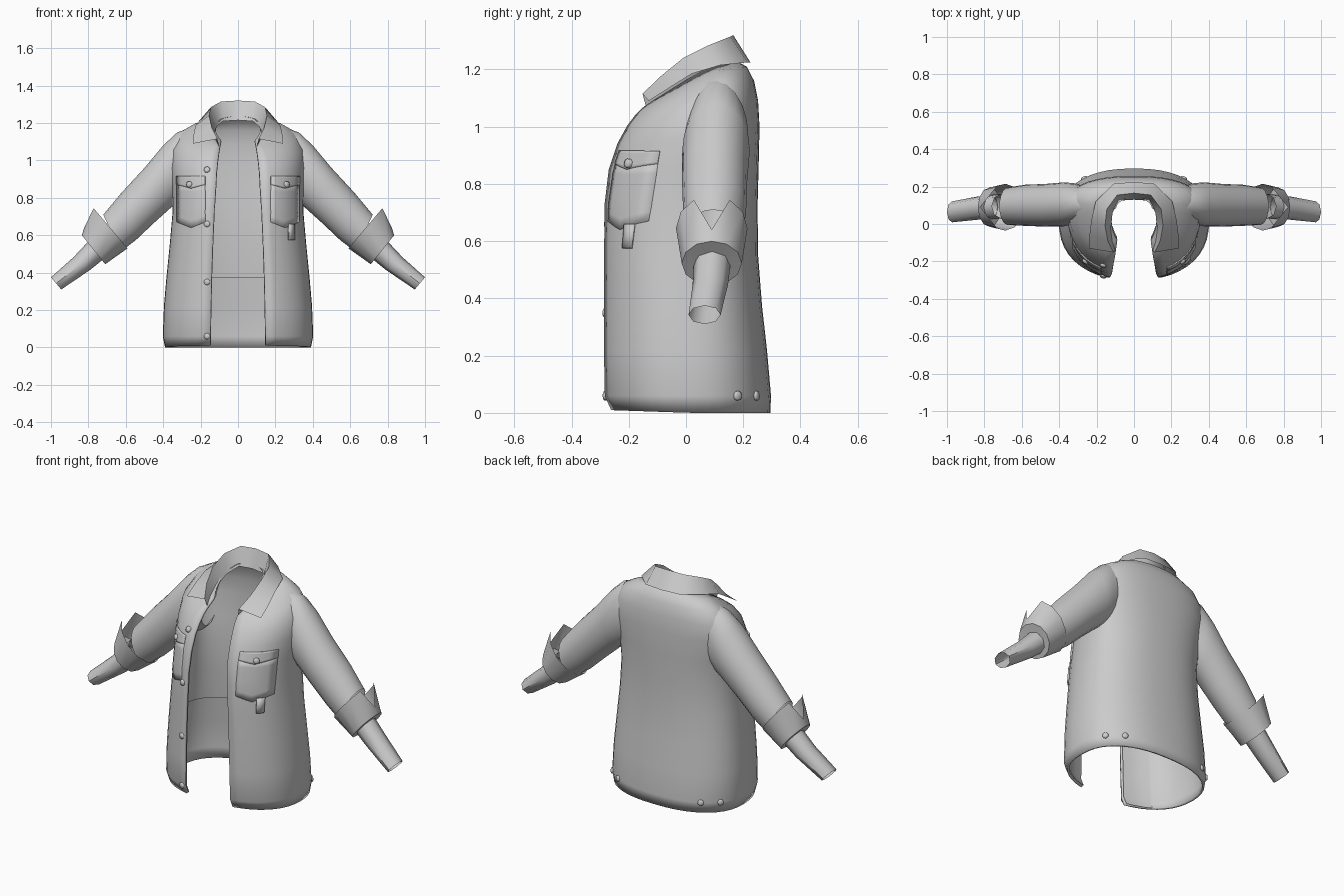
import bpy, bmesh, math
from mathutils import Vector
from mathutils.bvhtree import BVHTree

if "Cube" in bpy.data.objects:
    bpy.data.objects.remove(bpy.data.objects["Cube"])

cloth = bpy.data.materials.new("grey_cloth")
cloth.diffuse_color = (0.6, 0.6, 0.6, 1)
cloth.use_nodes = True
cloth.node_tree.nodes["Principled BSDF"].inputs["Base Color"].default_value = cloth.diffuse_color


def make(name, rows, closed=False, mirror=False, thick=0.0, angle=40):
    """Skin a list of equally long point rows into a surface."""
    n = len(rows[0])
    verts = [tuple(p) for r in rows for p in r]
    faces = []
    for i in range(len(rows) - 1):
        for j in range(n if closed else n - 1):
            k = (j + 1) % n
            faces.append((i * n + j, i * n + k, (i + 1) * n + k, (i + 1) * n + j))
    me = bpy.data.meshes.new(name)
    me.from_pydata(verts, [], faces)
    me.materials.append(cloth)
    ob = bpy.data.objects.new(name, me)
    bpy.context.collection.objects.link(ob)
    if mirror:
        ob.modifiers.new("mirror", "MIRROR").use_clip = True
    if thick:
        m = ob.modifiers.new("thickness", "SOLIDIFY")
        m.thickness, m.offset = thick, -1
    bpy.ops.object.select_all(action='DESELECT')
    ob.select_set(True)
    bpy.context.view_layer.objects.active = ob
    bpy.ops.object.shade_smooth_by_angle(angle=math.radians(angle))
    return ob


# Torso: front y, front z, half width, side y, side z, back y, back z, opening
TORSO = [
    (-.275, .01, .390, .02, .00, .295, .00, .148),
    (-.297, .06, .402, .02, .06, .297, .06, .148),
    (-.300, .22, .396, .02, .22, .283, .22, .145),
    (-.300, .37, .383, .02, .37, .266, .37, .142),
    (-.300, .55, .365, .02, .55, .252, .55, .136),
    (-.298, .73, .350, .03, .72, .250, .72, .128),
    (-.282, .85, .352, .06, .85, .254, .87, .120),
    (-.250, .94, .362, .10, .97, .257, 1.0, .115),
    (-.215, 1.00, .352, .11, 1.08, .252, 1.09, .108),
    (-.185, 1.04, .305, .11, 1.155, .238, 1.16, .102),
    (-.165, 1.06, .230, .10, 1.195, .212, 1.21, .098),
    (-.140, 1.08, .125, .07, 1.205, .165, 1.235, .090),
]


def torso_ring(r, lo=0.0, hi=1.0, inset=0.0, n=40, e=2.35):
    yf, zf, hw, ys, zs, yb, zb, gap = r
    a0 = -math.acos((gap / hw) ** (e / 2))
    hw, yf, yb = hw - inset, yf + inset, yb - inset
    row = []
    for j in range(n + 1):
        a = a0 + (math.pi - 2 * a0) * (lo + (hi - lo) * j / n)
        c, s = math.cos(a), math.sin(a)
        f = abs(s) ** (2 / e)
        x = math.copysign(hw * abs(c) ** (2 / e), c)
        ye, ze = (yb, zb) if s > 0 else (yf, zf)
        row.append((x, ys + (ye - ys) * f, zs + (ze - zs) * f))
    return row


torso_rows = [torso_ring(r) for r in TORSO]
body = make("jacket_body", torso_rows, thick=0.012)
make("back_lining", [torso_ring(r, .2, .8, .028) for r in TORSO[3:]])

# Front facings folded behind both opening edges
for name, idx in (("left_facing", range(0, 4)), ("right_facing", range(37, 41))):
    make(name, [[(r[j][0], r[j][1] + .022, r[j][2]) for j in idx] for r in torso_rows])


def tube(name, rings, n, thick=0.0, notch=False, angle=40):
    """Loft rings given as top (x, z), bottom (x, z), centre y, y radius."""
    rows = []
    for (tx, tz), (bx, bz), yc, ry in rings:
        c = Vector(((tx + bx) / 2, yc, (tz + bz) / 2))
        up = Vector(((tx - bx) / 2, 0, (tz - bz) / 2))
        rows.append([c + up * math.cos(a) - Vector((0, ry, 0)) * math.sin(a)
                     for a in (2 * math.pi * k / n for k in range(n))])
    if notch:
        rows[0][0] = rows[0][0].lerp(rows[1][0], .75)
    return make(name, rows, True, True, thick, angle)


# Sleeves, notched turned-up cuffs and narrow forearm sleeves
tube("sleeves", [((.25, 1.175), (.27, .82), .11, .09),
                 ((.325, 1.15), (.31, .785), .11, .108),
                 ((.40, 1.08), (.35, .755), .105, .118),
                 ((.50, .96), (.45, .665), .10, .114),
                 ((.62, .83), (.545, .575), .10, .110),
                 ((.72, .71), (.63, .51), .095, .10)], 20)
tube("cuffs", [((.785, .76), (.59, .53), .09, .125),
               ((.835, .60), (.71, .445), .09, .105),
               ((.80, .56), (.73, .47), .09, .062)], 12, notch=True, angle=35)
tube("forearm_sleeves", [((.76, .61), (.66, .52), .095, .066),
                         ((.88, .482), (.79, .415), .085, .062),
                         ((1.0, .375), (.945, .31), .065, .056)], 8, angle=50)

# Folded collar: inner band, ridge, fall edge
INNER = [(0, .13, 1.215), (.08, .125, 1.21), (.115, .06, 1.18),
         (.122, -.02, 1.14), (.115, -.09, 1.10), (.10, -.14, 1.07)]
RIDGE = [(0, .165, 1.32), (.09, .155, 1.315), (.145, .08, 1.285),
         (.155, -.01, 1.24), (.14, -.09, 1.175), (.11, -.152, 1.115)]
FALL = [(0, .225, 1.225), (.11, .215, 1.225), (.205, .12, 1.215),
        (.228, .02, 1.185), (.238, -.06, 1.135), (.24, -.13, 1.09)]
make("collar", [FALL, RIDGE, INNER], mirror=True, angle=50)

# Helper for details that lie on the body surface
bm = bmesh.new()
bm.from_mesh(body.data)
tree = BVHTree.FromBMesh(bm)


def on_front(x, z, lift):
    hit, normal, _, _ = tree.ray_cast(Vector((x, -1, z)), Vector((0, 1, 0)))
    return hit + normal * lift, normal


def plate(name, x0, x1, z0, z1, point=0.0, lift=.005, n=6):
    """Thin patch that follows the front, with an optional pointed bottom."""
    rows = []
    for i in range(n + 1):
        row = []
        for j in range(n + 1):
            u, v = j / n, i / n
            low = z0 - point * (1 - abs(2 * u - 1))
            row.append(on_front(x0 + (x1 - x0) * u, low + (z1 - low) * v, lift)[0])
        rows.append(row)
    return make(name, rows, thick=.008)


def button(name, p, normal, r=.017):
    q = Vector((0, 0, 1)).rotation_difference(normal)
    rows = [[p + q @ Vector((k * r * math.cos(a), k * r * math.sin(a), h))
             for a in (math.tau * i / 10 for i in range(10))]
            for k, h in ((1, -.004), (.95, .006), (.6, .009), (.01, .010))]
    make(name, rows, True, angle=60)


# Chest pockets with flaps and buttons
for side, s in (("left", 1), ("right", -1)):
    a, b = sorted((s * .175, s * .325))
    plate(side + "_chest_pocket", a, b, .67, .87, .03, .003)
    plate(side + "_pocket_flap", a, b, .87, .915, .02, .006)
    button(side + "_pocket_button", *on_front(s * .255, .87, .009))

# Small fabric tag and front buttons
plate("fabric_tag", .268, .298, .575, .66, 0, .008, 2)
for k, z in enumerate((.06, .35, .66, .95)):
    button("front_button_%d" % k, *on_front(-.165, z, .001))

# Hem tab buttons near the back of each side
for s in (1, -1):
    for k, y in enumerate((.18, .245)):
        hit, normal, _, _ = tree.ray_cast(Vector((s, y, .06)), Vector((-s, 0, 0)))
        button("hem_button_%d" % k, hit, normal)
bm.free()
